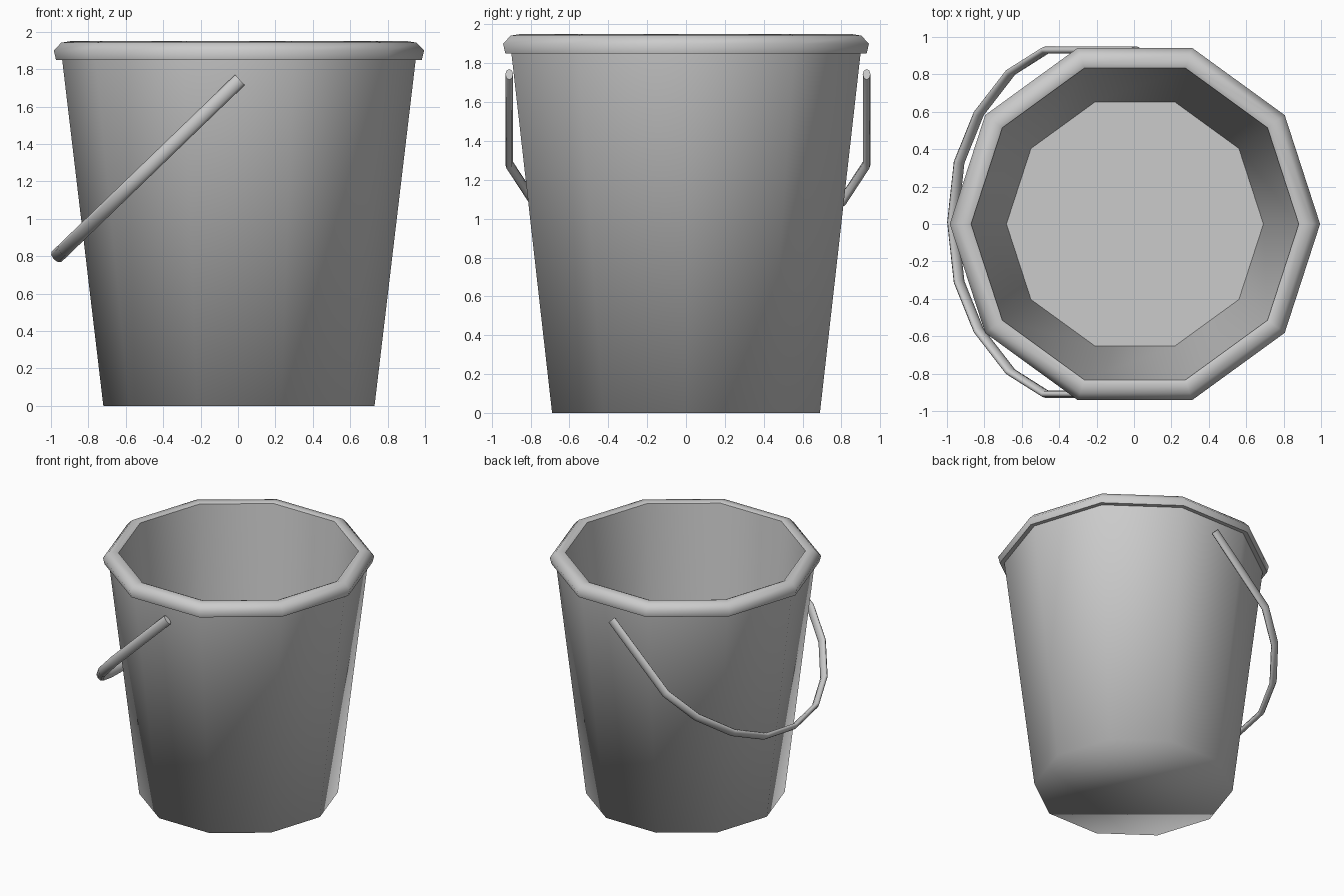
import bpy, bmesh
from math import cos, sin, tau
from mathutils import Vector

if "Cube" in bpy.data.objects:
    bpy.data.objects.remove(bpy.data.objects["Cube"])


def finish(name, bm):
    bmesh.ops.recalc_face_normals(bm, faces=bm.faces[:])
    for f in bm.faces:
        f.smooth = True
    me = bpy.data.meshes.new(name)
    bm.to_mesh(me)
    bm.free()
    ob = bpy.data.objects.new(name, me)
    bpy.context.collection.objects.link(ob)
    return ob


def skin(name, rings, sharp=()):
    """Bridge equal rings of points, cap both ends, mark chosen rings sharp."""
    bm = bmesh.new()
    vs = [[bm.verts.new(p) for p in ring] for ring in rings]
    n = len(vs[0])
    for a, b in zip(vs, vs[1:]):
        for i in range(n):
            j = (i + 1) % n
            bm.faces.new((a[i], a[j], b[j], b[i]))
    bm.faces.new(vs[0])
    bm.faces.new(vs[-1])
    for k in sharp:
        for i in range(n):
            bm.edges.get((vs[k][i], vs[k][(i + 1) % n])).smooth = False
    return finish(name, bm)


# Bucket: ten-sided tapered wall, rolled lip, inner wall and floor
SIDES, CX = 10, 0.005
profile = [(0.725, 0), (0.945, 1.85), (0.978, 1.85), (0.99, 1.90),
           (0.95, 1.942), (0.90, 1.95), (0.876, 1.94), (0.687, 0.08)]
rings = [[(CX + r * cos(tau * i / SIDES), r * sin(tau * i / SIDES), z)
          for i in range(SIDES)] for r, z in profile]
skin("bucket", rings, sharp=(1, 2, 6, 7))

# Handle: flattened tube along a bent path lying in a tilted plane
half = [(0.01, 0.92), (-0.47, 0.92), (-0.66, 0.80), (-0.83, 0.58), (-0.935, 0.32)]
plan = half + [(-0.97, 0)] + [(x, -y) for x, y in reversed(half)]
path = [Vector((x, y + 0.01, 1.743 + (x - 0.01) * 0.965)) for x, y in plan]
normal = Vector((-0.965, 0, 1)).normalized()
tube = []
for i, p in enumerate(path):
    d_in = (p - path[max(i - 1, 0)]).normalized()
    d_out = (path[min(i + 1, len(path) - 1)] - p).normalized()
    tangent = (d_in + d_out).normalized()
    side = normal.cross(tangent)
    tube.append([p + side * 0.02 * cos(tau * k / 8) + normal * 0.038 * sin(tau * k / 8)
                 for k in range(8)])
skin("handle", tube, sharp=(0, len(tube) - 1))
